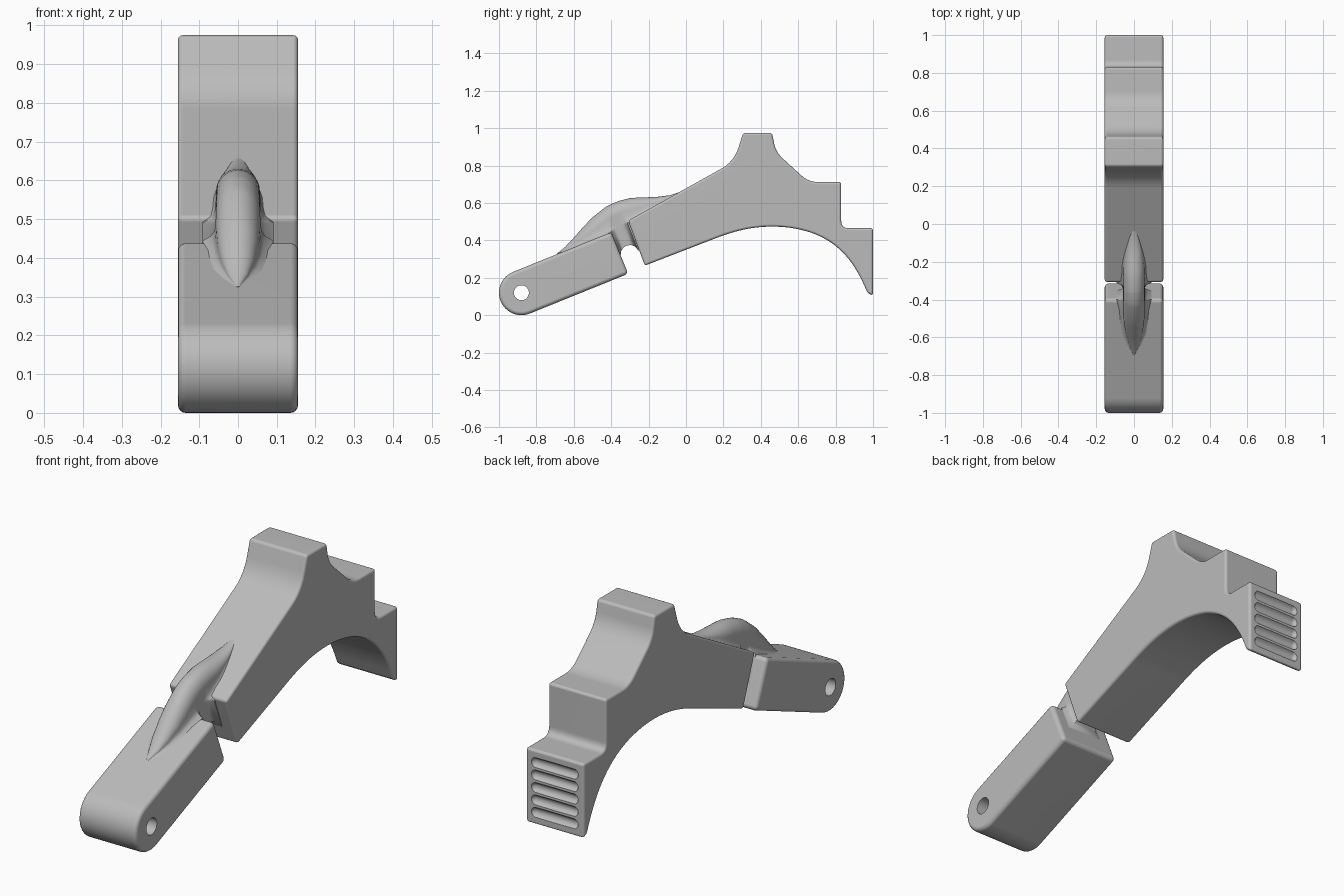
import bpy, bmesh, math
from mathutils import Vector, Matrix

cube = bpy.data.objects.get("Cube")
if cube:
    bpy.data.objects.remove(cube, do_unlink=True)

HALF = 0.155                      # half width of the lever
PIVOT = Vector((-0.88, 0.12))     # pivot hole centre (y, z)
R = 0.12                          # radius of the pivot end
TILT = math.radians(22)
GAP = (0.567, 0.665)              # slot walls, measured along the arm

grey = bpy.data.materials.new("plain grey")
grey.use_nodes = True
grey.diffuse_color = (0.5, 0.5, 0.5, 1)
grey.node_tree.nodes["Principled BSDF"].inputs["Base Color"].default_value = (0.5, 0.5, 0.5, 1)


def along(u, v):
    """Arm coordinates (along, across) to (y, z)."""
    c, s = math.cos(TILT), math.sin(TILT)
    return PIVOT + Vector((u * c - v * s, u * s + v * c))


def make(name, bm):
    bmesh.ops.remove_doubles(bm, verts=bm.verts, dist=1e-5)
    bmesh.ops.recalc_face_normals(bm, faces=bm.faces)
    mesh = bpy.data.meshes.new(name)
    bm.to_mesh(mesh)
    bm.free()
    mesh.materials.append(grey)
    obj = bpy.data.objects.new(name, mesh)
    bpy.context.collection.objects.link(obj)
    return obj


def rounded(corners, steps=6):
    """Round each (y, z, radius) corner of a closed outline."""
    out = []
    for i, (y, z, r) in enumerate(corners):
        p = Vector((y, z))
        a = Vector(corners[i - 1][:2]) - p
        b = Vector(corners[(i + 1) % len(corners)][:2]) - p
        if r == 0:
            out.append(p)
            continue
        turn = math.pi - a.angle(b)
        t = min(r * math.tan(turn / 2), 0.49 * a.length, 0.49 * b.length)
        p0, p1 = p + a.normalized() * t, p + b.normalized() * t
        for k in range(steps + 1):
            s = k / steps
            out.append(p0 * (1 - s) ** 2 + p * 2 * s * (1 - s) + p1 * s * s)
    return out


def slab(name, outline):
    bm = bmesh.new()
    face = bm.faces.new([bm.verts.new((-HALF, p.x, p.y)) for p in outline])
    new = bmesh.ops.extrude_face_region(bm, geom=[face])["geom"]
    bmesh.ops.translate(bm, vec=(2 * HALF, 0, 0),
                        verts=[g for g in new if isinstance(g, bmesh.types.BMVert)])
    return make(name, bm)


def finish(obj, bevel=0, cutter=None):
    """Bevel, cut and smooth a part."""
    if bevel:
        m = obj.modifiers.new("edges", "BEVEL")
        m.width, m.segments = bevel, 4
        m.limit_method, m.angle_limit = "ANGLE", math.radians(35)
        m.use_clamp_overlap = False
    if cutter:
        m = obj.modifiers.new("cut", "BOOLEAN")
        m.operation, m.solver, m.object = "DIFFERENCE", "EXACT", cutter
    deps = bpy.context.evaluated_depsgraph_get()
    mesh = bpy.data.meshes.new_from_object(obj.evaluated_get(deps))
    obj.modifiers.clear()
    obj.data = mesh
    if cutter:
        bpy.data.objects.remove(cutter, do_unlink=True)
    bpy.ops.object.select_all(action="DESELECT")
    obj.select_set(True)
    bpy.context.view_layer.objects.active = obj
    bpy.ops.object.shade_smooth_by_angle(angle=math.radians(38))
    obj.modifiers.new("shading", "WEIGHTED_NORMAL").keep_sharp = True


# Front arm with a round pivot end
end = [along(R * math.cos(a), R * math.sin(a))
       for a in (math.pi * (0.5 + k / 24) for k in range(25))]
arm = slab("front_arm", end + [along(GAP[0], -R), along(GAP[0], R)])
bm = bmesh.new()
bmesh.ops.create_cone(bm, cap_ends=True, segments=32, radius1=0.04, radius2=0.04, depth=1,
                      matrix=Matrix.Translation((0, *PIVOT)) @ Matrix.Rotation(math.pi / 2, 4, "Y"))
finish(arm, 0.02, make("pivot_cutter", bm))

# Main body with top block, rear step and curved underside
under = [(0.93, 0.21), (0.87, 0.305), (0.79, 0.382), (0.69, 0.437), (0.57, 0.468),
         (0.45, 0.476), (0.33, 0.464), (0.22, 0.435)]
body = slab("main_body", rounded([
    (-0.22, 0.265, 0), (-0.31, 0.505, 0), (0.258, 0.822, 0.2), (0.305, 0.975, 0),
    (0.46, 0.975, 0), (0.48, 0.872, 0.15), (0.655, 0.712, 0.13), (0.83, 0.712, 0),
    (0.83, 0.465, 0.04), (1.0, 0.465, 0), (1.0, 0.105, 0), (0.971, 0.118, 0),
    *[(y, z, 9) for y, z in under]]))

# Grip grooves across the rear pad: round-ended bars used as one cutter
bm = bmesh.new()
for i in range(5):
    ball = bmesh.ops.create_uvsphere(bm, u_segments=16, v_segments=12, radius=0.026)["verts"]
    bmesh.ops.rotate(bm, verts=ball, matrix=Matrix.Rotation(math.pi / 2, 3, "Y"))
    for v in ball:
        v.co.x += math.copysign(0.1, v.co.x) if abs(v.co.x) > 1e-4 else 0
    bmesh.ops.translate(bm, verts=ball, vec=(0, 1.008, 0.165 + 0.06 * i))
finish(body, 0.013, make("groove_cutter", bm))

# Arched bridge joining both halves: along, top, half width, flare at the base
stations = [(0.25, 0.121, 0.003, 0.002), (0.31, 0.14, 0.026, 0.012), (0.368, 0.167, 0.042, 0.02),
            (0.44, 0.203, 0.053, 0.02), (0.502, 0.231, 0.057, 0.02), (GAP[0], 0.25, 0.057, 0.035),
            (0.577, 0.253, 0.057, 0.012), (0.593, 0.257, 0.057, 0), (0.615, 0.259, 0.057, 0),
            (0.638, 0.26, 0.057, 0), (0.655, 0.26, 0.057, 0.012), (GAP[1], 0.26, 0.057, 0.035),
            (0.727, 0.252, 0.057, 0.02), (0.775, 0.236, 0.056, 0.02), (0.821, 0.219, 0.05, 0.02),
            (0.87, 0.202, 0.042, 0.018), (0.93, 0.186, 0.028, 0.012), (1.02, 0.18, 0.003, 0.002)]
bm = bmesh.new()
rings = []
for u, top, w, flare in stations:
    surf = R if u < 0.6 else 0.13 + max(0, u - GAP[1]) * 0.14
    h = top - surf
    d = abs(u - 0.615)
    base = -0.027 + math.sqrt(max(0, 0.05 ** 2 - d * d)) if d < 0.06 else 0.03
    cap = min(0.65 * h, 0.065)
    half = [(w + flare, base), (w + flare, surf), (w + 0.4 * flare, surf + 0.1 * h),
            (w + 0.1 * flare, surf + 0.22 * h)]
    half += [(w * math.cos(a), top - cap + cap * math.sin(a))
             for a in (math.pi * k / 16 for k in range(8))]
    ring = half + [(0, top)] + [(-x, v) for x, v in reversed(half)]
    rings.append([bm.verts.new((x, *along(u, v))) for x, v in ring])
for a, b in zip(rings, rings[1:]):
    for i in range(len(a)):
        j = (i + 1) % len(a)
        bm.faces.new((a[i], a[j], b[j], b[i]))
bm.faces.new(rings[0])
bm.faces.new(rings[-1])
finish(make("arched_bridge", bm))
